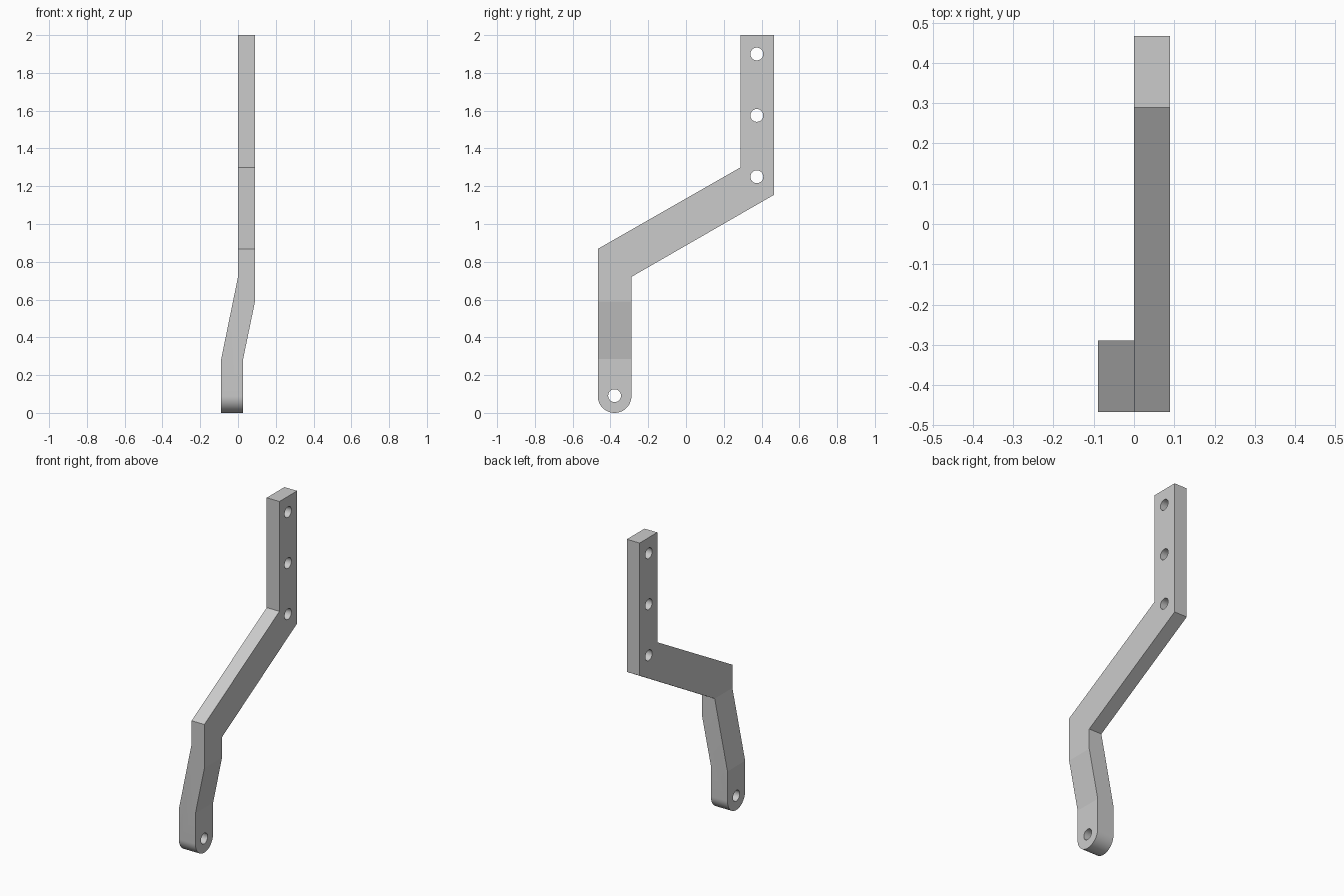
import bpy
import bmesh
from math import cos, sin, pi, radians
from mathutils import Matrix, Vector

if "Cube" in bpy.data.objects:
    bpy.data.objects.remove(bpy.data.objects["Cube"], do_unlink=True)

# Single grey metal
GREY = (0.6, 0.6, 0.6, 1.0)
metal = bpy.data.materials.new("grey metal")
metal.use_nodes = True
metal.diffuse_color = GREY
metal.node_tree.nodes["Principled BSDF"].inputs["Base Color"].default_value = GREY


def prism(name, points, depth):
    """Closed polygon extruded to a solid along depth."""
    bm = bmesh.new()
    face = bm.faces.new([bm.verts.new(p) for p in points])
    extruded = bmesh.ops.extrude_face_region(bm, geom=[face])
    moved = [g for g in extruded["geom"] if isinstance(g, bmesh.types.BMVert)]
    bmesh.ops.translate(bm, verts=moved, vec=Vector(depth))
    return finish(name, bm)


def finish(name, bm):
    bmesh.ops.recalc_face_normals(bm, faces=bm.faces)
    mesh = bpy.data.meshes.new(name)
    bm.to_mesh(mesh)
    bm.free()
    mesh.materials.append(metal)
    obj = bpy.data.objects.new(name, mesh)
    bpy.context.collection.objects.link(obj)
    return obj


def cut(target, cutter, operation):
    """Apply a boolean, then drop the cutter."""
    cutter.hide_render = True
    mod = target.modifiers.new("cut", "BOOLEAN")
    mod.operation, mod.solver, mod.object = operation, "EXACT", cutter
    bpy.ops.object.select_all(action="DESELECT")
    bpy.context.view_layer.objects.active = target
    target.select_set(True)
    bpy.ops.object.modifier_apply(modifier=mod.name)
    bpy.data.objects.remove(cutter, do_unlink=True)


# Side outline of the cranked arm, with a rounded foot
R = 0.089
foot_y, foot_z = -0.378, R
outline = [(0.289, 2), (0.289, 1.3), (-0.467, 0.868)]
outline += [(foot_y + R * cos(a), foot_z + R * sin(a))
            for a in (pi + pi * i / 24 for i in range(25))]
outline += [(-0.289, 0.72), (0.467, 1.155), (0.467, 2)]
bracket = prism("bracket_arm", [(-0.3, y, z) for y, z in outline], (0.6, 0, 0))

# Front thickness profile: straight above, joggled sideways at the foot
thickness = [(0, 2.1), (0, 0.72), (-0.09, 0.28), (-0.09, -0.1),
             (0.027, -0.1), (0.027, 0.285), (0.09, 0.59), (0.09, 2.1)]
cut(bracket, prism("thickness_profile", [(x, -1, z) for x, z in thickness],
                   (0, 2, 0)), "INTERSECT")

# Bolt holes: three in the upper strap, one in the foot
for y, z in [(0.375, 1.9), (0.375, 1.575), (0.375, 1.25), (foot_y, 0.091)]:
    bm = bmesh.new()
    bmesh.ops.create_cone(bm, cap_ends=True, segments=32, radius1=0.034,
                          radius2=0.034, depth=0.6,
                          matrix=Matrix.Translation((0, y, z)) @ Matrix.Rotation(pi / 2, 4, "Y"))
    cut(bracket, finish("hole_cutter", bm), "DIFFERENCE")

bpy.ops.object.select_all(action="DESELECT")
bracket.select_set(True)
bpy.context.view_layer.objects.active = bracket
bpy.ops.object.shade_smooth_by_angle(angle=radians(11))
